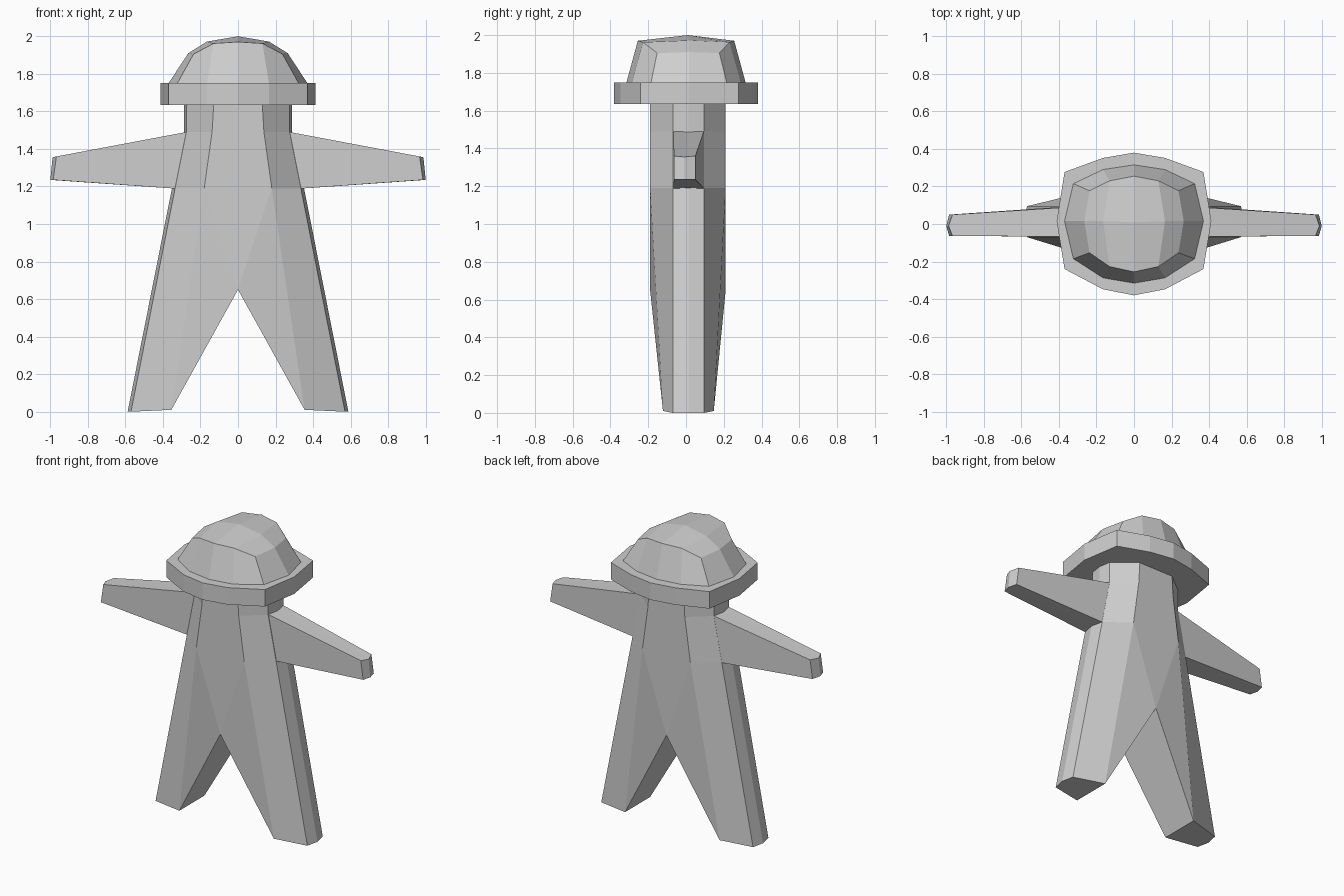
import bpy, bmesh

if "Cube" in bpy.data.objects:
    bpy.data.objects.remove(bpy.data.objects["Cube"])

grey = bpy.data.materials.new("light grey")
grey.diffuse_color = (0.62, 0.62, 0.62, 1)
grey.use_nodes = True
grey.node_tree.nodes["Principled BSDF"].inputs["Base Color"].default_value = grey.diffuse_color


def half_part(name, rings, extra_points=(), extra_faces=(), closed=False, skip=()):
    """Loft rings of the +x half, add extra faces by index, then mirror across x."""
    n = len(rings[0])
    bm = bmesh.new()
    v = [bm.verts.new(p) for ring in rings for p in ring]
    v += [bm.verts.new(p) for p in extra_points]
    for r in range(len(rings) - 1):
        for i in range(n if closed else n - 1):
            if (r, i) in skip:
                continue
            a, b, j = r * n, (r + 1) * n, (i + 1) % n
            bm.faces.new((v[a + i], v[a + j], v[b + j], v[b + i]))
    for f in extra_faces:
        bm.faces.new([v[i] for i in f])
    bmesh.ops.recalc_face_normals(bm, faces=bm.faces)
    # the half shells are open on x = 0, so check the facing of the outermost face
    outer = max(bm.faces, key=lambda f: f.calc_center_median().x)
    if outer.normal.x < 0:
        bmesh.ops.reverse_faces(bm, faces=bm.faces)
    me = bpy.data.meshes.new(name)
    bm.to_mesh(me)
    bm.free()
    me.materials.append(grey)
    ob = bpy.data.objects.new(name, me)
    bpy.context.collection.objects.link(ob)
    m = ob.modifiers.new("mirror", 'MIRROR')
    m.use_clip = True
    return ob


# Body: faceted torso running straight down into two spread legs
def torso_ring(z, ridge, side, mid):
    return [(0, -.19, z), (ridge, -.19, z), (side, -.07, z), (mid, .013, z),
            (side, .095, z), (ridge, .21, z), (0, .21, z)]


feet = [(0, -.19, .65), (.355, -.122, .01), (.57, -.07, 0), (.588, .013, 0),
        (.57, .095, 0), (.355, .147, .01), (0, .21, .65)]
half_part("body",
          [torso_ring(1.66, .128, .275, .288), torso_ring(1.49, .138, .275, .288),
           torso_ring(1.19, .18, .335, .352), feet],
          extra_faces=[(14, 15, 21), (15, 22, 21), (20, 19, 27), (19, 26, 27),  # crotch panels
                       (22, 23, 24, 25, 26),                                    # sole
                       (21, 22, 26, 27)],                                       # inner leg
          skip={(2, 0), (2, 5)})

# Arms: tapered beams with a pointed end
arm_root = [(.265, -.067, 1.492), (.265, .013, 1.492), (.265, .095, 1.492),
            (.325, .095, 1.188), (.325, .013, 1.188), (.325, -.067, 1.188)]
arm_tip = [(.967, -.064, 1.36), (.988, -.01, 1.355), (.967, .05, 1.36),
           (.985, .05, 1.235), (1.0, -.01, 1.235), (.985, -.064, 1.235)]
half_part("arms", [arm_root, arm_tip], closed=True,
          extra_faces=[(0, 1, 4, 5), (1, 2, 3, 4), (6, 7, 10, 11), (7, 8, 9, 10)])

# Hat brim: twelve-sided flat ring
brim = [(0, -.38), (.165, -.348), (.37, -.24), (.412, .015),
        (.37, .277), (.165, .352), (0, .38)]
half_part("hat_brim", [[(x, y, z) for x, y in brim] for z in (1.635, 1.75)],
          extra_faces=[range(7), range(7, 14)])

# Hat dome: sloped sides and a low ridged crown
base = [(0, -.315, 1.75), (.165, -.287, 1.75), (.323, -.185, 1.75), (.37, .015, 1.75),
        (.323, .215, 1.75), (.165, .29, 1.75), (0, .315, 1.75)]
shoulder = [(0, -.255, 1.97), (.13, -.227, 1.962), (.237, -.153, 1.905), (.265, .015, 1.91),
            (.237, .177, 1.905), (.13, .23, 1.962), (0, .255, 1.97)]
half_part("hat_dome", [base, shoulder],
          extra_points=[(0, .01, 2.0), (.165, .015, 1.972)],
          extra_faces=[(7, 8, 15, 14), (8, 9, 10, 15), (10, 11, 12, 15), (12, 13, 14, 15)])
